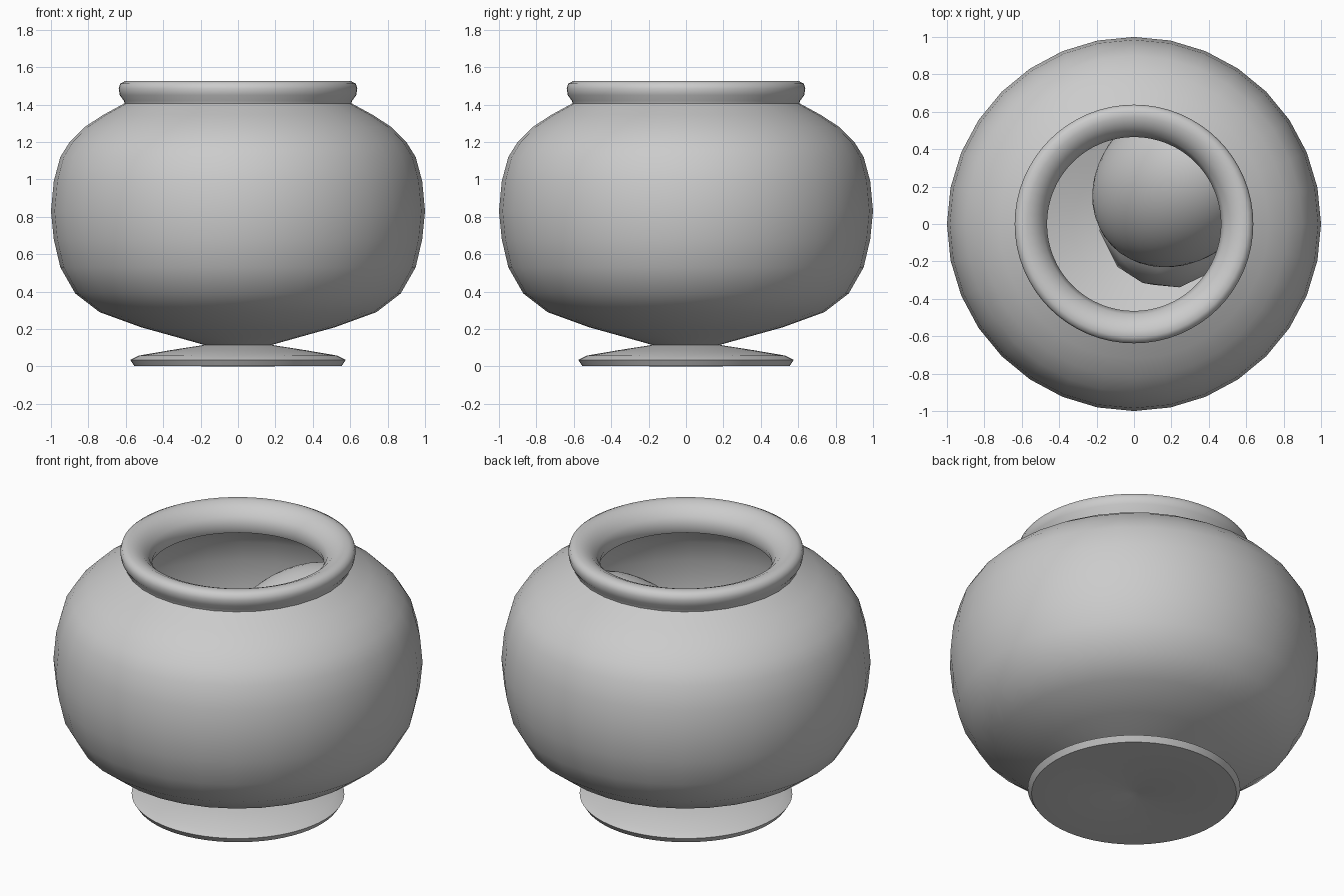
import bpy, math
from mathutils import Vector

if "Cube" in bpy.data.objects:
    bpy.data.objects.remove(bpy.data.objects["Cube"])

clay = bpy.data.materials.new("grey clay")
clay.use_nodes = True
grey = (0.6, 0.6, 0.6, 1)
clay.diffuse_color = grey
clay.node_tree.nodes["Principled BSDF"].inputs["Base Color"].default_value = grey


def finish(ob, angle=35):
    ob.data.materials.append(clay)
    bpy.ops.object.select_all(action="DESELECT")
    ob.select_set(True)
    bpy.context.view_layer.objects.active = ob
    bpy.ops.object.shade_smooth_by_angle(angle=math.radians(angle))


def lathe(name, profile, sides, closed=False, angle=35):
    """Turn a (radius, height) profile, listed upward on the outside, around z."""
    verts, rings = [], []
    for r, z in profile:
        n = 1 if r == 0 else sides
        rings.append([len(verts) + i % n for i in range(sides)])
        for i in range(n):
            a = math.tau * i / sides
            verts.append((r * math.cos(a), r * math.sin(a), z))
    pairs = list(zip(rings, rings[1:]))
    if closed:
        pairs.append((rings[-1], rings[0]))
    faces = []
    for low, high in pairs:
        for i in range(sides):
            j = (i + 1) % sides
            quad = [low[i], low[j], high[j], high[i]]
            faces.append(list(dict.fromkeys(quad)))
    mesh = bpy.data.meshes.new(name)
    mesh.from_pydata(verts, [], faces)
    ob = bpy.data.objects.new(name, mesh)
    bpy.context.collection.objects.link(ob)
    finish(ob, angle)
    return ob


# Round belly, with an inner wall just inside the outer one
outer = [(0.18, 0.115), (0.34, 0.16), (0.52, 0.21), (0.74, 0.29), (0.87, 0.39),
         (0.95, 0.53), (0.985, 0.68), (1.0, 0.83), (0.985, 0.99), (0.95, 1.12),
         (0.9, 1.2), (0.82, 1.28), (0.72, 1.345), (0.61, 1.405)]
inner = [(r * 0.97, z + 0.025 * (1 - z / 0.8)) for r, z in reversed(outer)]
lathe("pot_body", outer + inner + [(0, 0.12)], 32)

# Rolled lip around the mouth
lathe("pot_rim", [(0.605, 1.4), (0.61, 1.42), (0.632, 1.45), (0.638, 1.485),
                  (0.63, 1.512), (0.605, 1.525), (0.57, 1.525), (0.525, 1.505),
                  (0.485, 1.465), (0.465, 1.415), (0.48, 1.37), (0.54, 1.37)],
      64, closed=True, angle=50)

# Low flared foot
lathe("pot_foot", [(0, 0.008), (0.03, 0), (0.555, 0.003), (0.576, 0.035),
                   (0.53, 0.058), (0.36, 0.087), (0.18, 0.115), (0, 0.12)],
      64, angle=25)


# Lumpy contents resting inside the pot
def lump(name, centre, size, axis, detail):
    bpy.ops.mesh.primitive_ico_sphere_add(subdivisions=detail, radius=1, location=centre)
    ob = bpy.context.object
    ob.name = name
    ob.scale = size
    ob.rotation_euler = Vector(axis).to_track_quat("Z", "Y").to_euler()
    finish(ob, 30)


lump("contents_upper", (0.24, 0.22, 0.86), (0.42, 0.42, 0.56), (0.33, 0.28, 0.45), 4)
lump("contents_lower", (0.17, 0.02, 0.5), (0.36, 0.38, 0.34), (0.2, -0.4, 1), 2)
